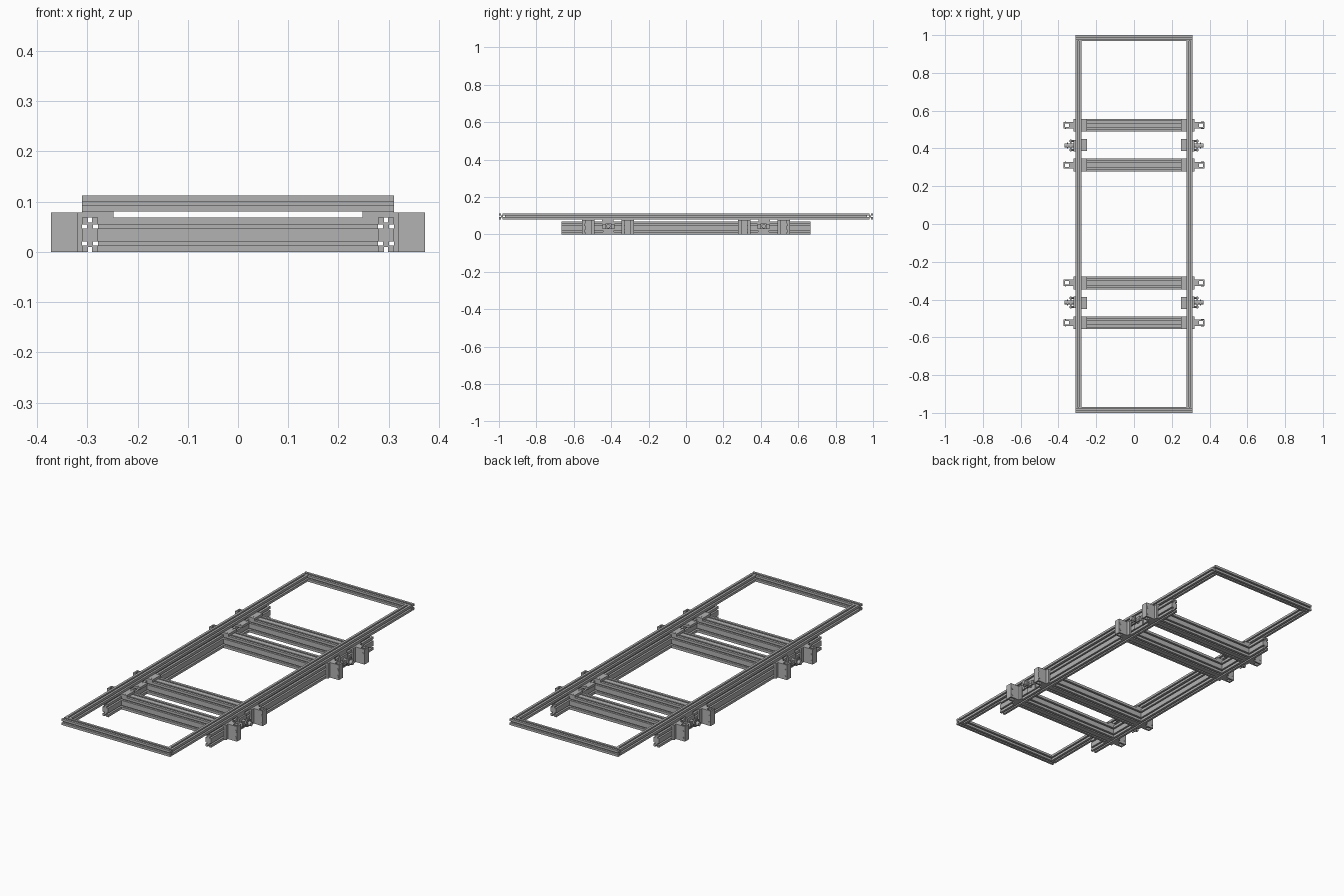
import bpy, bmesh, math
from mathutils import Matrix, Vector

cube = bpy.data.objects.get("Cube")
if cube:
    bpy.data.objects.remove(cube, do_unlink=True)

metal = bpy.data.materials.new("aluminium_grey")
metal.use_nodes = True
metal.diffuse_color = (0.45, 0.45, 0.45, 1)
metal.node_tree.nodes["Principled BSDF"].inputs["Base Color"].default_value = (0.45, 0.45, 0.45, 1)


def finish(name, bm):
    bmesh.ops.recalc_face_normals(bm, faces=bm.faces)
    mesh = bpy.data.meshes.new(name)
    bm.to_mesh(mesh)
    bm.free()
    mesh.materials.append(metal)
    obj = bpy.data.objects.new(name, mesh)
    bpy.context.collection.objects.link(obj)
    return obj


def add_box(bm, x0, x1, y0, y1, z0, z1):
    centre = Vector((x0 + x1, y0 + y1, z0 + z1)) / 2
    scale = Matrix.Diagonal((abs(x1 - x0), abs(y1 - y0), abs(z1 - z0), 1))
    bmesh.ops.create_cube(bm, size=1, matrix=Matrix.Translation(centre) @ scale)


def add_rod(bm, centre, radius, length, axis):
    turn = {"x": Matrix.Rotation(math.pi / 2, 4, "Y"),
            "y": Matrix.Rotation(math.pi / 2, 4, "X"), "z": Matrix()}[axis]
    bmesh.ops.create_cone(bm, cap_ends=True, segments=16, radius1=radius, radius2=radius,
                          depth=length, matrix=Matrix.Translation(centre) @ turn)


def slotted_side(start, end, slots, gap, depth):
    """Points along one side of a profile, dipping inward at each slot."""
    along = (end - start).normalized()
    inward = Vector((-along.y, along.x))
    mid = (start + end) / 2
    pts = [start]
    for s in slots:
        a, b = mid + along * (s - gap / 2), mid + along * (s + gap / 2)
        pts += [a, a + inward * depth, b + inward * depth, b]
    return pts


def slotted_beam(name, axis, centre, width, height, length, wide_slots, tall_slots):
    """Slotted extrusion along x or y."""
    w, h = width / 2, height / 2
    corners = [Vector(c) for c in ((-w, -h), (w, -h), (w, h), (-w, h))]
    profile = []
    for i in range(4):
        slots = tall_slots if i % 2 else wide_slots
        profile += slotted_side(corners[i], corners[(i + 1) % 4], slots, 0.008, 0.01)
    bm = bmesh.new()
    place = (lambda p: (-length / 2, p.x, p.y)) if axis == "x" else (lambda p: (p.x, -length / 2, p.y))
    face = bm.faces.new([bm.verts.new(place(p)) for p in profile])
    out = bmesh.ops.extrude_face_region(bm, geom=[face])
    step = Vector((length, 0, 0)) if axis == "x" else Vector((0, length, 0))
    bmesh.ops.translate(bm, vec=step, verts=[g for g in out["geom"] if isinstance(g, bmesh.types.BMVert)])
    bmesh.ops.translate(bm, vec=Vector(centre), verts=bm.verts)
    return finish(name, bm)


def side_bracket(name, sx, y):
    """Back plate against the rail with a hollow upright post."""
    bm = bmesh.new()
    add_box(bm, sx * 0.311, sx * 0.321, y - 0.034, y + 0.034, 0, 0.078)
    add_box(bm, sx * 0.321, sx * 0.343, y - 0.017, y + 0.017, 0, 0.078)
    add_box(bm, sx * 0.365, sx * 0.372, y - 0.017, y + 0.017, 0, 0.078)
    for side in (-1, 1):
        add_box(bm, sx * 0.343, sx * 0.365, y + side * 0.009, y + side * 0.017, 0, 0.078)
    # cross bolts
    for z in (0.018, 0.052):
        for side in (-1, 1):
            add_rod(bm, (sx * 0.363, y + side * 0.017, z), 0.007 if sx > 0 else 0.003, 0.004, "y")
    finish(name, bm)


def top_plate(name, sx, y, half):
    """Spacer plate joining the lower structure to the top frame."""
    bm = bmesh.new()
    add_box(bm, sx * 0.248, sx * 0.311, y - half, y + half, 0.068, 0.08)
    for side in (-1, 1):
        add_rod(bm, (sx * 0.264, y + side * half * 0.7, 0.08), 0.004, 0.003, "z")
    finish(name, bm)


def clamp(name, sx, y):
    """Small clamp with crossbar and spindle."""
    bm = bmesh.new()
    add_box(bm, sx * 0.311, sx * 0.319, y - 0.03, y + 0.03, 0.012, 0.068)
    add_box(bm, sx * 0.331, sx * 0.338, y - 0.032, y + 0.032, 0.03, 0.055)
    add_box(bm, sx * 0.349, sx * 0.354, y - 0.016, y + 0.016, 0.028, 0.058)
    add_rod(bm, (sx * 0.34, y, 0.043), 0.011, 0.058, "x")
    for side in (-1, 1):
        add_rod(bm, (sx * 0.326, y + side * 0.024, 0.043), 0.005, 0.03, "x")
    finish(name, bm)


# upper rectangular frame
for sy, end in ((-1, "front"), (1, "back")):
    slotted_beam("frame_" + end, "x", (0, sy * 0.984, 0.096), 0.032, 0.032, 0.622, [0], [0])
for sx, side in ((-1, "right"), (1, "left")):
    slotted_beam("frame_" + side, "y", (sx * 0.295, 0, 0.096), 0.032, 0.032, 1.936, [0], [0])
    # lower tall rails
    slotted_beam("lower_rail_" + side, "y", (sx * 0.295, 0, 0.034), 0.032, 0.068, 1.33,
                 [0], [-0.017, 0.017])

# cross beams, brackets, plates and clamps
for sy, end in ((-1, "front"), (1, "back")):
    for dist, row in ((0.312, "inner"), (0.523, "outer")):
        y = sy * dist
        slotted_beam(f"cross_beam_{end}_{row}", "x", (0, y, 0.034), 0.068, 0.068, 0.558,
                     [-0.017, 0.017], [-0.017, 0.017])
        for sx, side in ((-1, "right"), (1, "left")):
            side_bracket(f"bracket_{end}_{row}_{side}", sx, y)
            top_plate(f"plate_{end}_{row}_{side}", sx, y, 0.034)
    for sx, side in ((-1, "right"), (1, "left")):
        clamp(f"clamp_{end}_{side}", sx, sy * 0.415)
        top_plate(f"clamp_plate_{end}_{side}", sx, sy * 0.418, 0.031)
